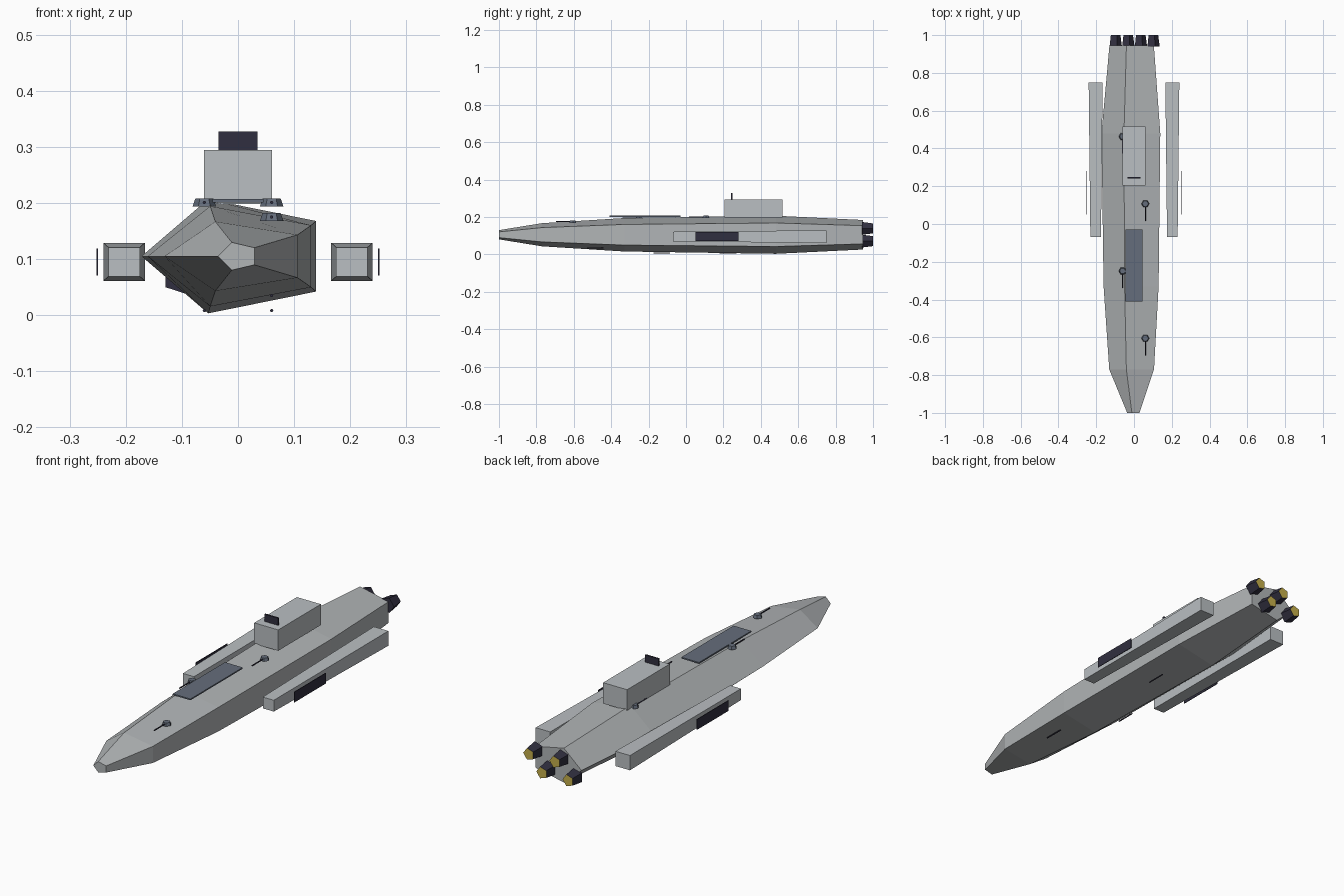
import bpy
import bmesh
from math import cos, sin, pi, radians

if "Cube" in bpy.data.objects:
    bpy.data.objects.remove(bpy.data.objects["Cube"], do_unlink=True)


def material(name, rgb):
    mat = bpy.data.materials.new(name)
    mat.use_nodes = True
    mat.diffuse_color = (*rgb, 1)
    mat.node_tree.nodes["Principled BSDF"].inputs["Base Color"].default_value = (*rgb, 1)
    return mat


HULL = material("hull_grey", (0.44, 0.46, 0.47))
PALE = material("pale_grey", (0.49, 0.52, 0.54))
SLATE = material("slate_blue", (0.13, 0.155, 0.20))
DARK = material("dark_violet", (0.03, 0.028, 0.05))
GLOW = material("engine_yellow", (0.56, 0.43, 0.07))


def loft(name, rings, *mats):
    """Join rings of points into a closed flat-faced solid."""
    bm = bmesh.new()
    loops = [[bm.verts.new(p) for p in ring] for ring in rings]
    n = len(loops[0])
    for a, b in zip(loops, loops[1:]):
        for i in range(n):
            j = (i + 1) % n
            bm.faces.new((a[i], a[j], b[j], b[i]))
    bm.faces.new(loops[0])
    end = bm.faces.new(loops[-1])
    end.material_index = len(mats) - 1
    bmesh.ops.recalc_face_normals(bm, faces=bm.faces)
    mesh = bpy.data.meshes.new(name)
    bm.to_mesh(mesh)
    bm.free()
    for mat in mats:
        mesh.materials.append(mat)
    obj = bpy.data.objects.new(name, mesh)
    bpy.context.collection.objects.link(obj)
    return obj


def ring_y(n, x, y, z, rx, rz, start):
    """Polygon facing along y."""
    angles = [radians(start) + 2 * pi * i / n for i in range(n)]
    return [(x + rx * cos(a), y, z + rz * sin(a)) for a in angles]


def ring_z(n, x, y, z, r):
    """Polygon facing along z."""
    angles = [2 * pi * i / n for i in range(n)]
    return [(x + r * cos(a), y + r * sin(a), z) for a in angles]


def rect_y(x, y, z, hx, hz):
    return [(x - hx, y, z - hz), (x + hx, y, z - hz),
            (x + hx, y, z + hz), (x - hx, y, z + hz)]


def box(name, xs, ys, zs, mat):
    x, z = sum(xs) / 2, sum(zs) / 2
    hx, hz = (xs[1] - xs[0]) / 2, (zs[1] - zs[0]) / 2
    return loft(name, [rect_y(x, y, z, hx, hz) for y in ys], mat)


def barrel(name, x, y, z):
    return loft(name, [ring_y(6, x, v, z, 0.003, 0.003, 0) for v in (y, y - 0.09)], DARK)


# Five-sided tapering hull
stations = [(-1.0, 0.036, 0.026), (-0.77, 0.131, 0.065), (-0.33, 0.161, 0.094),
            (0.48, 0.172, 0.107), (0.945, 0.13, 0.083)]
loft("hull", [ring_y(5, 0, y, 0.105, rx, rz, 36) for y, rx, rz in stations], HULL)

# Bridge tower and sensor panel
box("bridge_tower", (-0.061, 0.061), (0.205, 0.515), (0.198, 0.294), PALE)
box("sensor_panel", (-0.035, 0.035), (0.241, 0.249), (0.294, 0.327), DARK)

# Flight deck plate
box("deck_plate", (-0.045, 0.045), (-0.41, -0.03), (0.201, 0.207), SLATE)

# Side pods with outboard panels
for side, s in (("left", 1), ("right", -1)):
    loft(side + "_side_pod", [rect_y(s * 0.203, -0.07, 0.095, 0.028, 0.026),
                              rect_y(s * 0.203, 0.75, 0.095, 0.037, 0.034)], PALE)
    box(side + "_pod_panel", (s * 0.251 - 0.0015, s * 0.251 + 0.0015),
        (0.05, 0.28), (0.071, 0.119), DARK)

# Staggered engine nozzles with glowing ends
for i in range(4):
    x = -0.1 + i * 0.0667
    z = 0.071 if i % 2 == 0 else 0.139
    loft(f"engine_{i + 1}", [ring_y(5, x, 0.94, z, 0.036, 0.036, 0),
                             ring_y(5, x, 1.0, z, 0.028, 0.028, 0)], DARK, GLOW)

# Upper turrets, alternating sides
for i in range(4):
    x = 0.06 if i % 2 == 0 else -0.06
    y = -0.605 + i * 0.356
    z = 0.175 if i == 0 else 0.201
    loft(f"turret_{i + 1}", [ring_z(6, x, y, z - 0.007, 0.021),
                             ring_z(6, x, y, z + 0.007, 0.016)], SLATE)
    barrel(f"turret_barrel_{i + 1}", x, y, z)

# Lower guns, alternating sides
for i in range(3):
    x = 0.06 if i % 2 == 0 else -0.06
    barrel(f"lower_barrel_{i + 1}", x, -0.44 + i * 0.355, 0.035 if i == 0 else 0.008)
